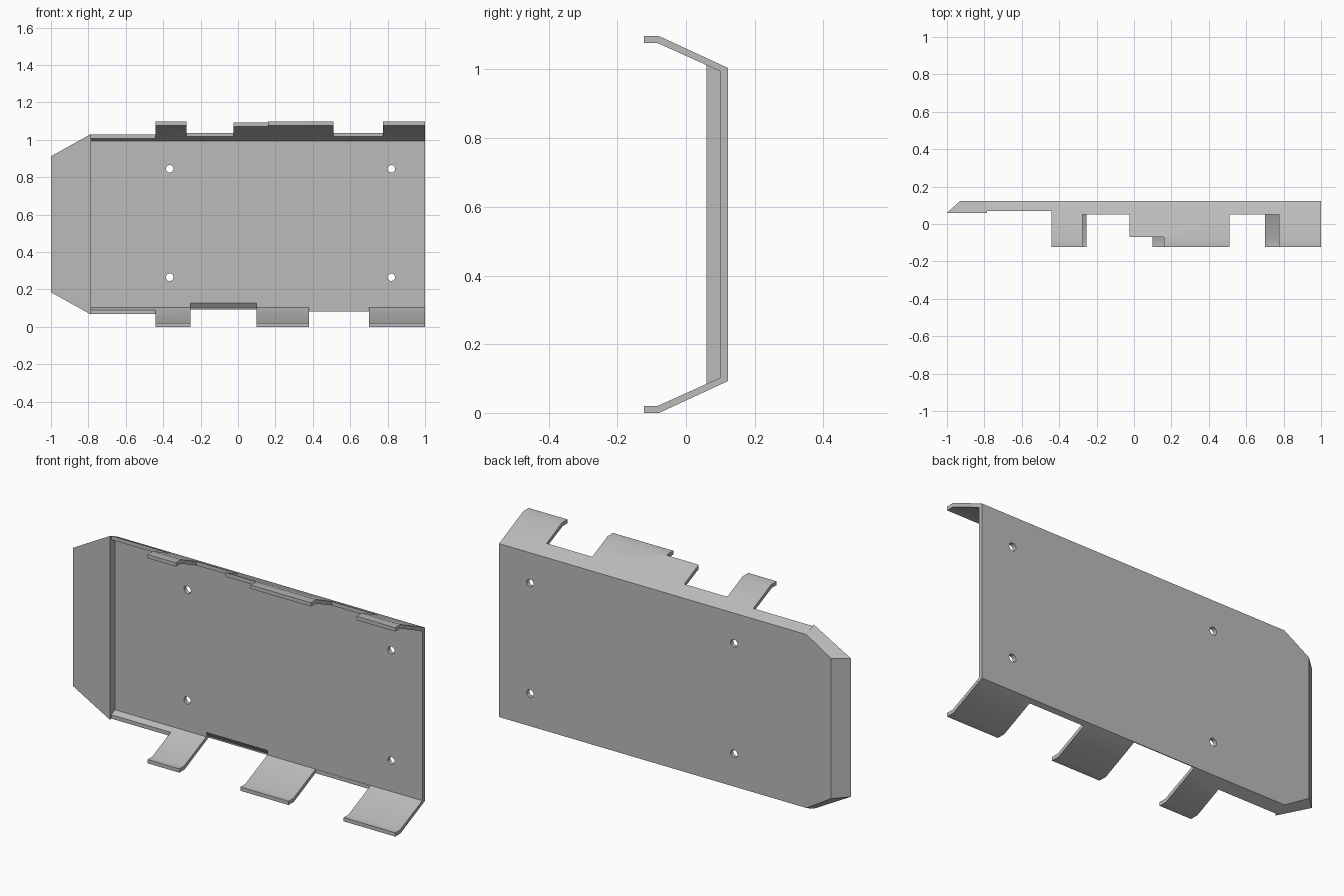
import bpy, bmesh, math
from mathutils import Matrix, Vector

cube = bpy.data.objects.get("Cube")
if cube:
    bpy.data.objects.remove(cube, do_unlink=True)

steel = bpy.data.materials.new("plain grey")
steel.use_nodes = True
GREY = (0.5, 0.5, 0.5, 1)
steel.diffuse_color = GREY
steel.node_tree.nodes["Principled BSDF"].inputs["Base Color"].default_value = GREY

HEIGHT = 1.097
BEND_X = -0.785


def finish(name, bm):
    bmesh.ops.recalc_face_normals(bm, faces=bm.faces)
    mesh = bpy.data.meshes.new(name)
    bm.to_mesh(mesh)
    bm.free()
    mesh.materials.append(steel)
    obj = bpy.data.objects.new(name, mesh)
    bpy.context.collection.objects.link(obj)
    return obj


def prism(name, profile, x0, x1):
    """Extrude a (y, z) outline along x."""
    bm = bmesh.new()
    face = bm.faces.new([bm.verts.new((x0, y, z)) for y, z in profile])
    ext = bmesh.ops.extrude_face_region(bm, geom=[face])
    moved = [v for v in ext["geom"] if isinstance(v, bmesh.types.BMVert)]
    bmesh.ops.translate(bm, verts=moved, vec=(x1 - x0, 0, 0))
    return finish(name, bm)


def flip(points):
    return [(y, HEIGHT - z) for y, z in points]


def cut(target, cutter):
    cutter.hide_render = True
    bpy.context.view_layer.objects.active = target
    mod = target.modifiers.new("cut", "BOOLEAN")
    mod.operation = "DIFFERENCE"
    mod.solver = "EXACT"
    mod.object = cutter
    bpy.ops.object.modifier_apply(modifier=mod.name)
    bpy.data.objects.remove(cutter, do_unlink=True)


# Channel: back plate with splayed flanges and flat lips
outer = [(-0.123, 0), (-0.078, 0), (0.123, 0.093)]
inner = [(0.101, 0.103), (-0.083, 0.02), (-0.123, 0.02)]
profile = outer + flip(outer)[::-1] + flip(inner)[::-1] + inner
channel = prism("channel_plate", profile, BEND_X, 1)

# Notches that leave the tabs: x range and the depth they reach
top_notches = [(-0.9, -0.44, 0.07), (-0.275, -0.025, 0.05),
               (-0.03, 0.16, -0.07), (0.51, 0.775, 0.05)]
bottom_notches = [(-0.9, -0.44, 0.07), (0.38, 0.70, 0.10)]
for notches, top in ((top_notches, True), (bottom_notches, False)):
    for x0, x1, y in notches:
        box = [(-0.3, -0.1), (y, -0.1), (y, 0.2), (-0.3, 0.2)]
        cut(channel, prism("notch_cutter", flip(box) if top else box, x0, x1))

# Deeper notch with a relieved edge in the plate
relief = [(-0.3, -0.1), (0.12, -0.1), (0.12, 0.1), (0.095, 0.135), (-0.3, 0.135)]
cut(channel, prism("relief_cutter", relief, -0.255, 0.10))

# Four screw holes
for x in (-0.365, 0.82):
    for z in (0.265, 0.845):
        bm = bmesh.new()
        bmesh.ops.create_cone(
            bm, cap_ends=True, segments=24, radius1=0.02, radius2=0.02, depth=0.2,
            matrix=Matrix.Translation((x, 0.11, z)) @ Matrix.Rotation(math.pi / 2, 4, "X"))
        cut(channel, finish("hole_cutter", bm))

# Tapered end block, thicker than the plate
half = [(BEND_X, 0.06, 0.065), (-1, 0.06, 0.185), (BEND_X, 0.123, 0.093), (-0.93, 0.123, 0.181)]
bm = bmesh.new()
for x, y, z in half:
    bm.verts.new((x, y, z))
    bm.verts.new((x, y, HEIGHT - z))
bmesh.ops.convex_hull(bm, input=bm.verts)
bmesh.ops.dissolve_limit(bm, angle_limit=math.radians(3), verts=bm.verts, edges=bm.edges)
end_block = finish("end_block", bm)

# Soft lip bends, crisp edges elsewhere
for obj in (channel, end_block):
    bpy.ops.object.select_all(action="DESELECT")
    obj.select_set(True)
    bpy.context.view_layer.objects.active = obj
    bpy.ops.object.shade_smooth_by_angle(angle=math.radians(30))
